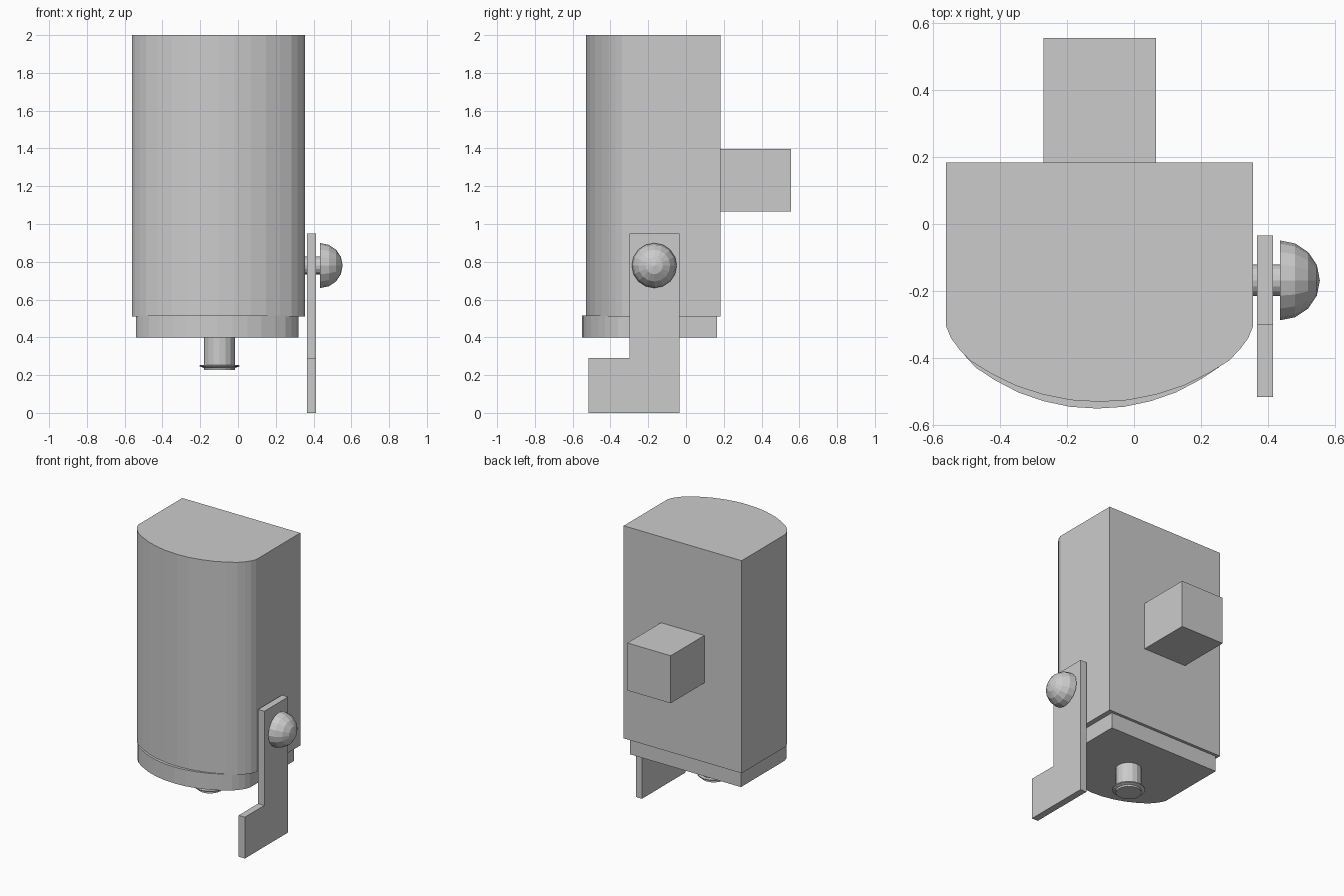
import bpy, bmesh, math
from mathutils import Matrix, Vector

if "Cube" in bpy.data.objects:
    bpy.data.objects.remove(bpy.data.objects["Cube"])


def finish(name, bm):
    bmesh.ops.recalc_face_normals(bm, faces=bm.faces)
    mesh = bpy.data.meshes.new(name)
    bm.to_mesh(mesh)
    bm.free()
    obj = bpy.data.objects.new(name, mesh)
    bpy.context.collection.objects.link(obj)
    return obj


def extrude(name, points, direction):
    bm = bmesh.new()
    face = bm.faces.new([bm.verts.new(p) for p in points])
    res = bmesh.ops.extrude_face_region(bm, geom=[face], use_keep_orig=True)
    verts = [g for g in res["geom"] if isinstance(g, bmesh.types.BMVert)]
    bmesh.ops.translate(bm, verts=verts, vec=Vector(direction))
    return finish(name, bm)


def lathe(name, profile, sides, matrix):
    """Revolve (radius, height) pairs about local z; both ends are capped."""
    bm = bmesh.new()
    rings = [[bm.verts.new((r * math.cos(2 * math.pi * i / sides),
                            r * math.sin(2 * math.pi * i / sides), h))
              for i in range(sides)] for r, h in profile]
    for a, b in zip(rings, rings[1:]):
        for i in range(sides):
            j = (i + 1) % sides
            bm.faces.new((a[i], a[j], b[j], b[i]))
    bm.faces.new(rings[0])
    bm.faces.new(rings[-1])
    bmesh.ops.remove_doubles(bm, verts=bm.verts, dist=1e-5)
    bmesh.ops.transform(bm, matrix=matrix, verts=bm.verts)
    return finish(name, bm)


# Half of the D-shaped outline, from the back corner to the front centre
half = [(0.4575, 0.183), (0.4575, -0.305), (0.443, -0.34), (0.418, -0.374),
        (0.385, -0.408), (0.325, -0.445), (0.25, -0.482), (0.17, -0.508),
        (0.085, -0.525), (0, -0.53)]
outline = half + [(-x, y) for x, y in reversed(half[:-1])]

# Main housing and the slightly narrower base, shifted forward
extrude("housing", [(x - 0.1025, y, 0.51) for x, y in outline], (0, 0, 1.49))
extrude("base", [(x * 0.94 - 0.11, y - 0.02, 0.4) for x, y in outline], (0, 0, 0.115))

# Block on the back
extrude("back_mount", [(-0.27, 0.183, 1.065), (0.066, 0.183, 1.065),
                       (0.066, 0.183, 1.398), (-0.27, 0.183, 1.398)], (0, 0.372, 0))

# Side lever with its foot
extrude("lever", [(0.366, y, z) for y, z in
                  [(-0.035, 0), (-0.515, 0), (-0.515, 0.29), (-0.3, 0.29),
                   (-0.3, 0.95), (-0.035, 0.95)]], (0.048, 0, 0))

# Pivot pin and domed knob, both along x
along_x = Matrix.Translation((0, -0.168, 0.78)) @ Matrix.Rotation(math.pi / 2, 4, 'Y')
lathe("pivot_pin", [(0.047, 0.35), (0.047, 0.437)], 16, along_x)
dome = [(0.119 * math.cos(k * math.pi / 8), 0.435 + 0.119 * math.sin(k * math.pi / 8))
        for k in range(4)]
lathe("knob", dome + [(0.0001, 0.554)], 16, along_x)

# Nozzle with a thin lip under the base
lathe("nozzle", [(0.083, 0.405), (0.083, 0.254), (0.105, 0.252), (0.105, 0.246),
                 (0.083, 0.238), (0.083, 0.226)], 16,
      Matrix.Translation((-0.098, -0.17, 0)))
